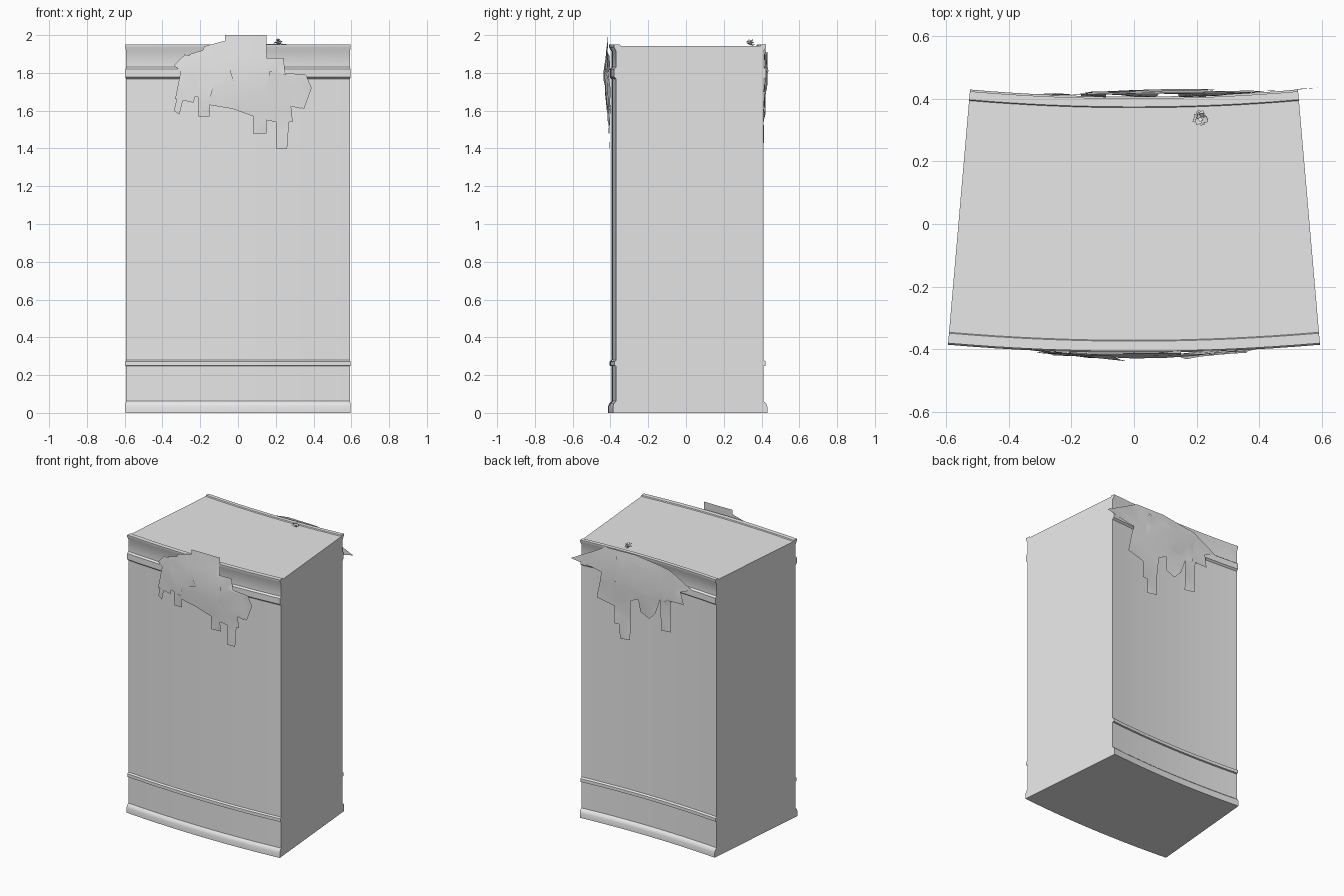
import bpy, bmesh, math, random
from mathutils import Vector, Matrix

if "Cube" in bpy.data.objects:
    bpy.data.objects.remove(bpy.data.objects["Cube"], do_unlink=True)

CENTRE = 6.5                      # y of the axis the wall bends around
HALF = math.radians(4.94)         # half of the wall's arc
SEGMENTS = 16

stone = bpy.data.materials.new("plain_grey")
stone.use_nodes = True
GREY = (0.8, 0.8, 0.8, 1)
stone.diffuse_color = GREY
stone.node_tree.nodes["Principled BSDF"].inputs["Base Color"].default_value = GREY


def finish(bm, name, angle=30):
    mesh = bpy.data.meshes.new(name)
    bm.to_mesh(mesh)
    bm.free()
    mesh.materials.append(stone)
    mesh.shade_smooth()
    mesh.set_sharp_from_angle(angle=math.radians(angle))
    obj = bpy.data.objects.new(name, mesh)
    bpy.context.collection.objects.link(obj)
    return obj


def wall_y(x, y_mid):
    """Depth at x of the arc that crosses the middle plane at y_mid."""
    return CENTRE - math.sqrt((CENTRE - y_mid) ** 2 - x * x)


# Moulding outline: (height, distance out from the wall face), bottom to top
moulding = [(0, .017), (.035, .017), (.05, .012), (.062, 0), (.248, 0), (.25, .01),
            (.272, .01), (.28, 0), (1.768, 0), (1.778, .011), (1.82, .011),
            (1.83, 0), (1.915, 0), (1.935, .012), (1.95, .012)]
FRONT, BACK = -.395, .388
section = [(FRONT - out, z) for z, out in moulding]
section += [(-.375, 1.95), (-.372, 1.943), (.372, 1.943), (.375, 1.95)]
section += [(BACK + out * 1.15, z) for z, out in reversed(moulding)]

# Curved wall: the section swept round the arc
bm = bmesh.new()
rings = []
for i in range(SEGMENTS + 1):
    a = HALF * (2 * i / SEGMENTS - 1)
    rings.append([bm.verts.new(((CENTRE - y) * math.sin(a),
                                CENTRE - (CENTRE - y) * math.cos(a), z))
                  for y, z in section])
for r, s in zip(rings, rings[1:]):
    for j in range(len(section)):
        k = (j + 1) % len(section)
        bm.faces.new((r[j], r[k], s[k], s[j]))
bm.faces.new(rings[0])
bm.faces.new(rings[-1])
bmesh.ops.recalc_face_normals(bm, faces=bm.faces)
finish(bm, "curved_wall", 40)


def foliage(name, outline, y_mid, side, bulge, mid, lift=.012):
    """Ragged sheet following the wall, swelling outward around mid."""
    bm = bmesh.new()
    bm.faces.new([bm.verts.new((x, 0, z)) for x, z in outline])
    for axis, lo, hi in ((Vector((1, 0, 0)), -6, 7), (Vector((0, 0, 1)), 13, 20)):
        for i in range(lo, hi):
            bmesh.ops.bisect_plane(bm, geom=bm.verts[:] + bm.edges[:] + bm.faces[:],
                                   plane_co=axis * i * .1, plane_no=axis)
    bmesh.ops.triangulate(bm, faces=bm.faces)
    for v in bm.verts:
        d = ((v.co.x - mid[0]) / .3) ** 2 + ((v.co.z - mid[1]) / .2) ** 2
        ripple = .004 * math.sin(v.co.x * 31) * math.sin(v.co.z * 27)
        v.co.y = wall_y(v.co.x, y_mid) + side * (lift + bulge * math.exp(-d) + ripple)
    for f in bm.faces:
        f.normal_update()
        if f.normal.y * side < 0:
            f.normal_flip()
    finish(bm, name, 60)


def card(cx, cz, w, h, turn):
    """Corners of a turned rectangle."""
    c, s = math.cos(turn), math.sin(turn)
    return [(cx + x * c - z * s, cz + x * s + z * c)
            for x, z in ((-w, -h), (w, -h), (w, h), (-w, h))]


# Front foliage: main mass with hanging tips, then loose overlapping cards
foliage("front_foliage", [
    (-.34, 1.84), (-.29, 1.89), (-.19, 1.9), (-.18, 1.94), (-.07, 1.97), (-.07, 2),
    (.15, 2), (.15, 1.88), (.24, 1.88), (.25, 1.8), (.36, 1.79), (.39, 1.72),
    (.35, 1.61), (.28, 1.63), (.29, 1.54), (.27, 1.54), (.26, 1.4), (.2, 1.4),
    (.2, 1.54), (.15, 1.55), (.15, 1.48), (.08, 1.48), (.08, 1.57), (-.03, 1.61),
    (-.15, 1.63), (-.15, 1.57), (-.21, 1.57), (-.21, 1.67), (-.28, 1.7),
    (-.31, 1.58), (-.34, 1.6), (-.31, 1.72), (-.25, 1.77)],
    FRONT, -1, .024, (.03, 1.77))
for i, (cx, cz, w, h, turn) in enumerate([
        (-.14, 1.83, .09, .1, .3), (-.2, 1.74, .07, .07, -.25),
        (-.26, 1.77, .05, .12, -.2), (.25, 1.71, .1, .08, -.2)]):
    foliage(f"front_leaf_card_{i + 1}", card(cx, cz, w, h, turn),
            FRONT, -1, .024, (.03, 1.77), .017)

# Back foliage, with a pointed tip past the wall's edge
foliage("back_foliage", [
    (.59, 1.81), (.42, 1.9), (.33, 1.95), (.1, 1.955), (-.16, 1.92), (-.34, 1.82),
    (-.25, 1.79), (-.27, 1.7), (-.17, 1.7), (-.17, 1.48), (-.09, 1.47), (-.09, 1.69),
    (-.05, 1.58), (0, 1.53), (.07, 1.56), (.08, 1.65), (.14, 1.62), (.15, 1.34),
    (.23, 1.33), (.23, 1.43), (.27, 1.43), (.27, 1.55), (.4, 1.58), (.36, 1.77)],
    BACK, 1, .022, (.1, 1.8), .016)
foliage("back_leaf_card", card(.05, 1.8, .2, .09, .12), BACK, 1, .022, (.1, 1.8), .021)

# Small sprout on top: a tuft of little bent leaves
random.seed(4)
bm = bmesh.new()
for i in range(16):
    turn = Matrix.Rotation(i * 2.4, 4, 'Z') @ Matrix.Rotation(random.uniform(-1.2, .3), 4, 'Y')
    base = Vector((.213, .342, 1.943 + .03 * random.random()))
    size = random.uniform(.022, .032)
    pts = [(0, 0, 0), (.5, -.4, .1), (1, 0, 0), (.5, .4, .1)]
    a, b, c, d = [bm.verts.new(base + turn @ (Vector(p) * size)) for p in pts]
    bm.faces.new((a, b, c))
    bm.faces.new((a, c, d))
finish(bm, "top_sprout")
